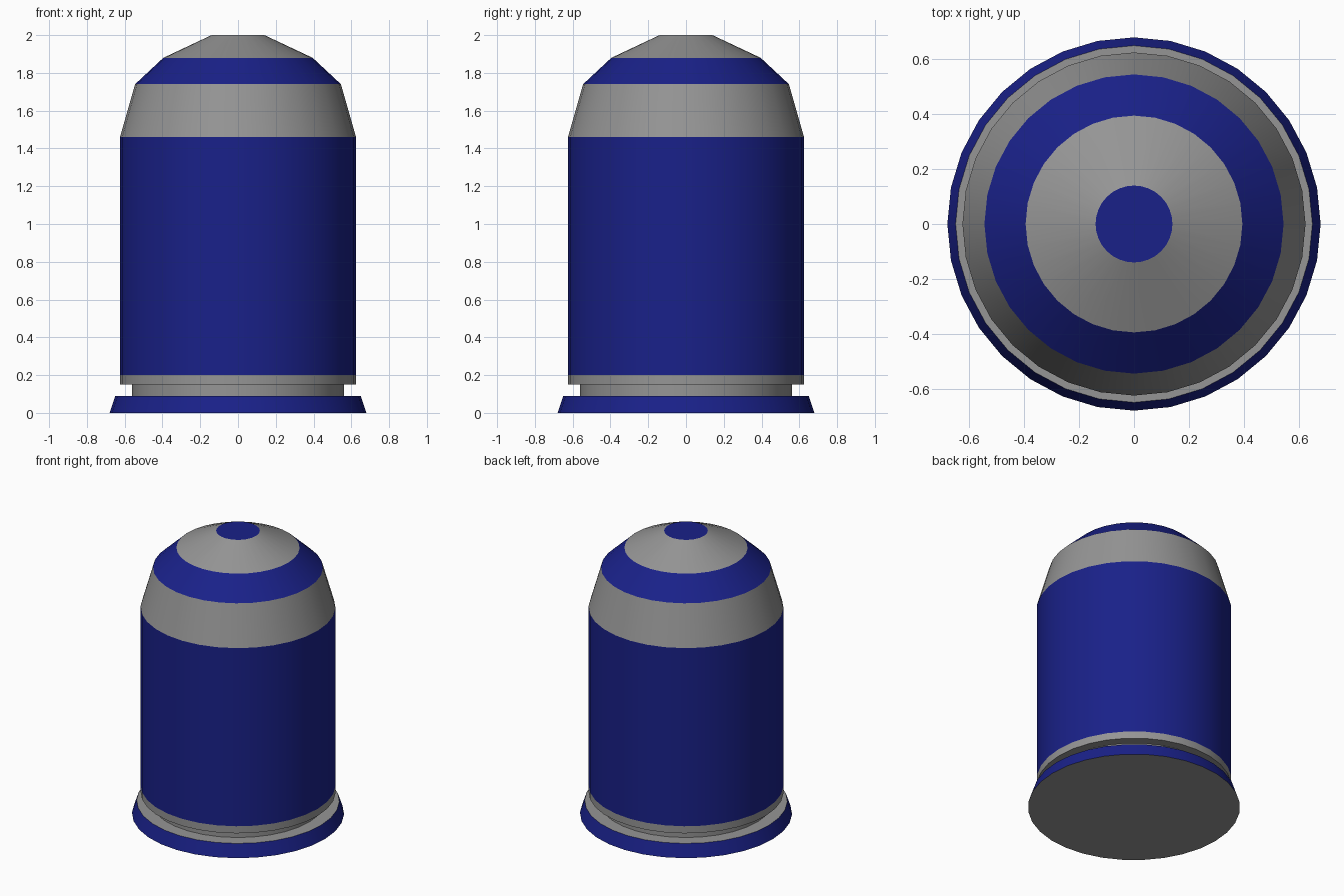
import bpy, bmesh
from math import cos, sin, pi, radians

if "Cube" in bpy.data.objects:
    bpy.data.objects.remove(bpy.data.objects["Cube"])

SIDES = 32

blue = bpy.data.materials.new("navy_blue")
blue.diffuse_color = (0.01, 0.015, 0.25, 1)
blue.use_nodes = True
blue.node_tree.nodes["Principled BSDF"].inputs["Base Color"].default_value = blue.diffuse_color
grey = bpy.data.materials.new("grey")
grey.diffuse_color = (0.3, 0.3, 0.3, 1)
grey.use_nodes = True
grey.node_tree.nodes["Principled BSDF"].inputs["Base Color"].default_value = grey.diffuse_color

# outline from the foot up: radius, height, colour of the band above (0 grey, 1 blue)
PROFILE = [
    (0.68, 0.00, 1),    # flared foot
    (0.65, 0.09, 0),    # foot top
    (0.56, 0.09, 0),    # groove
    (0.56, 0.15, 0),    # underside of rim
    (0.625, 0.15, 0),   # rim
    (0.625, 0.20, 1),   # barrel
    (0.625, 1.46, 0),   # shoulder
    (0.545, 1.74, 1),   # upper band
    (0.395, 1.88, 0),   # nose
    (0.14, 2.00, 1),    # tip cap
]


def revolve(name, profile):
    bm = bmesh.new()
    rings = [[bm.verts.new((r * cos(2 * pi * i / SIDES), r * sin(2 * pi * i / SIDES), z))
              for i in range(SIDES)] for r, z, _ in profile]
    # side bands
    for lower, upper, (_, _, colour) in zip(rings, rings[1:], profile):
        for i in range(SIDES):
            j = (i + 1) % SIDES
            bm.faces.new((lower[i], lower[j], upper[j], upper[i])).material_index = colour
    # base and tip caps
    bm.faces.new(rings[0][::-1]).material_index = 0
    bm.faces.new(rings[-1]).material_index = profile[-1][2]
    mesh = bpy.data.meshes.new(name)
    bm.to_mesh(mesh)
    bm.free()
    mesh.materials.append(grey)
    mesh.materials.append(blue)
    obj = bpy.data.objects.new(name, mesh)
    bpy.context.collection.objects.link(obj)
    return obj


shell = revolve("banded_capsule", PROFILE)
bpy.context.view_layer.objects.active = shell
shell.select_set(True)
bpy.ops.object.shade_smooth_by_angle(angle=radians(15))
